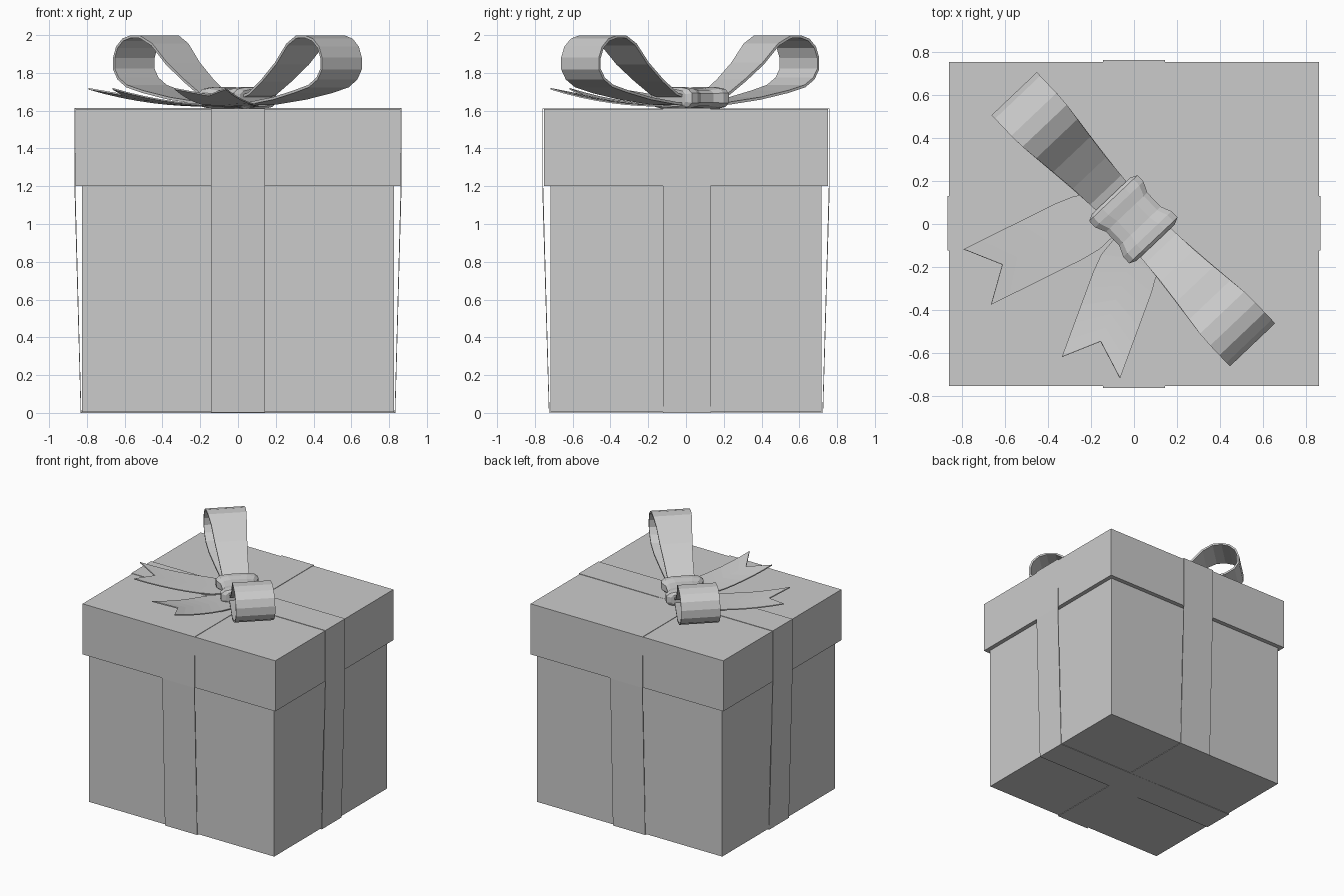
import bpy, bmesh, math
from mathutils import Matrix, Vector

if "Cube" in bpy.data.objects:
    bpy.data.objects.remove(bpy.data.objects["Cube"])

grey = bpy.data.materials.new("light grey")
grey.diffuse_color = (0.6, 0.6, 0.6, 1)
grey.use_nodes = True
grey.node_tree.nodes["Principled BSDF"].inputs["Base Color"].default_value = grey.diffuse_color


def finish(name, bm, thick=0.0, offset=0.0, matrix=None):
    """Turn a bmesh into a named, coloured object, optionally thickened."""
    bmesh.ops.recalc_face_normals(bm, faces=bm.faces)
    me = bpy.data.meshes.new(name)
    bm.to_mesh(me)
    bm.free()
    me.materials.append(grey)
    ob = bpy.data.objects.new(name, me)
    bpy.context.collection.objects.link(ob)
    if matrix:
        ob.matrix_world = matrix
    if thick:
        mod = ob.modifiers.new("thickness", 'SOLIDIFY')
        mod.thickness = thick
        mod.offset = offset
    return ob


def box(name, hx, hy, z0, z1):
    bm = bmesh.new()
    bmesh.ops.create_cube(bm, size=1, matrix=Matrix.Translation((0, 0, (z0 + z1) / 2))
                          @ Matrix.Diagonal((2 * hx, 2 * hy, z1 - z0, 1)))
    return finish(name, bm)


def skin(bm, rows, closed=False):
    """Join rows of points with quads."""
    vs = [[bm.verts.new(p) for p in r] for r in rows]
    pairs = list(zip(vs, vs[1:])) + ([(vs[-1], vs[0])] if closed else [])
    for a, b in pairs:
        for i in range(len(a) - 1):
            bm.faces.new((a[i], a[i + 1], b[i + 1], b[i]))


# Box and overhanging lid
box("box_body", 0.826, 0.718, 0.006, 1.22)
box("box_lid", 0.86, 0.753, 1.2, 1.608)


# Ribbons wrapped round the box, hanging straight from lid edge to box base
def wrap(name, top, base, half_w, shift, turn, lift):
    outline = [(-base, lift), (base, lift), (top, 1.2), (top, 1.613 - lift),
               (-top, 1.613 - lift), (-top, 1.2)]
    bm = bmesh.new()
    skin(bm, [[(x, -half_w + shift, z), (x, half_w + shift, z)] for x, z in outline], True)
    finish(name, bm, 0.005, -1, Matrix.Rotation(turn, 4, 'Z'))


wrap("ribbon_side_to_side", 0.866, 0.833, 0.126, 0.004, 0, 0.0)
wrap("ribbon_front_to_back", 0.761, 0.726, 0.144, 0, math.pi / 2, 0.001)

# Bow loops: (distance from knot, height, half width)
LOOP = [(0.05, 1.628, 0.09), (0.2, 1.64, 0.10), (0.4, 1.665, 0.12), (0.58, 1.70, 0.14),
        (0.70, 1.73, 0.145), (0.765, 1.77, 0.145), (0.797, 1.82, 0.145),
        (0.797, 1.88, 0.145), (0.775, 1.935, 0.145), (0.73, 1.975, 0.145),
        (0.67, 1.992, 0.145), (0.6, 1.99, 0.142), (0.52, 1.95, 0.132),
        (0.42, 1.85, 0.12), (0.3, 1.76, 0.107), (0.19, 1.69, 0.10), (0.05, 1.65, 0.09)]
BOW = Matrix.Translation((-0.003, 0.022, 0)) @ Matrix.Rotation(math.radians(-46.5), 4, 'Z')
for name, turn in (("bow_loop_right", 0), ("bow_loop_left", math.pi)):
    bm = bmesh.new()
    skin(bm, [[(d, -w, z), (d, w, z)] for d, z, w in LOOP])
    finish(name, bm, 0.014, 0, BOW @ Matrix.Rotation(turn, 4, 'Z'))

# Knot: waisted, rounded band across the bow
bm = bmesh.new()
rings = []
for x, w, h in ((-0.15, 0.125, 0.045), (-0.135, 0.158, 0.058), (-0.095, 0.158, 0.06),
                (-0.045, 0.135, 0.052), (0.045, 0.135, 0.052), (0.095, 0.158, 0.06),
                (0.135, 0.158, 0.058), (0.15, 0.125, 0.045)):
    ring = []
    for i in range(12):
        a = 2 * math.pi * (i + 0.5) / 12
        c, s = math.cos(a), math.sin(a)
        ring.append(bm.verts.new((x, w * math.copysign(abs(c) ** 0.6, c),
                                  1.667 + h * math.copysign(abs(s) ** 0.6, s))))
    rings.append(ring)
for a, b in zip(rings, rings[1:]):
    for i in range(12):
        j = (i + 1) % 12
        bm.faces.new((a[i], a[j], b[j], b[i]))
bm.faces.new(rings[0])
bm.faces.new(rings[-1])
finish("bow_knot", bm, matrix=BOW)


# Loose tails with a swallow-tail notch, curling up at the tips
def tail(name, start, end, notch=0.13, half_w=0.144):
    s, e = Vector(start), Vector(end)
    length = (e - s).length
    u = (e - s) / length
    v = Vector((-u.y, u.x))
    n = 8
    rows = []
    for i in range(n + 1):
        t = i / n
        w = half_w * min(1, 0.55 + 1.6 * t)
        row = []
        for side in (-1, 0, 1):
            d = t * (length - (notch if side == 0 else 0))
            p = s + u * d + v * side * w
            row.append((p.x, p.y, 1.624 + 0.092 * (d / length) ** 2.2))
        rows.append(row)
    bm = bmesh.new()
    skin(bm, rows)
    finish(name, bm, 0.008)


tail("bow_tail_left", (-0.05, 0.09), (-0.728, -0.246))
tail("bow_tail_front", (0.035, -0.03), (-0.2, -0.667))
